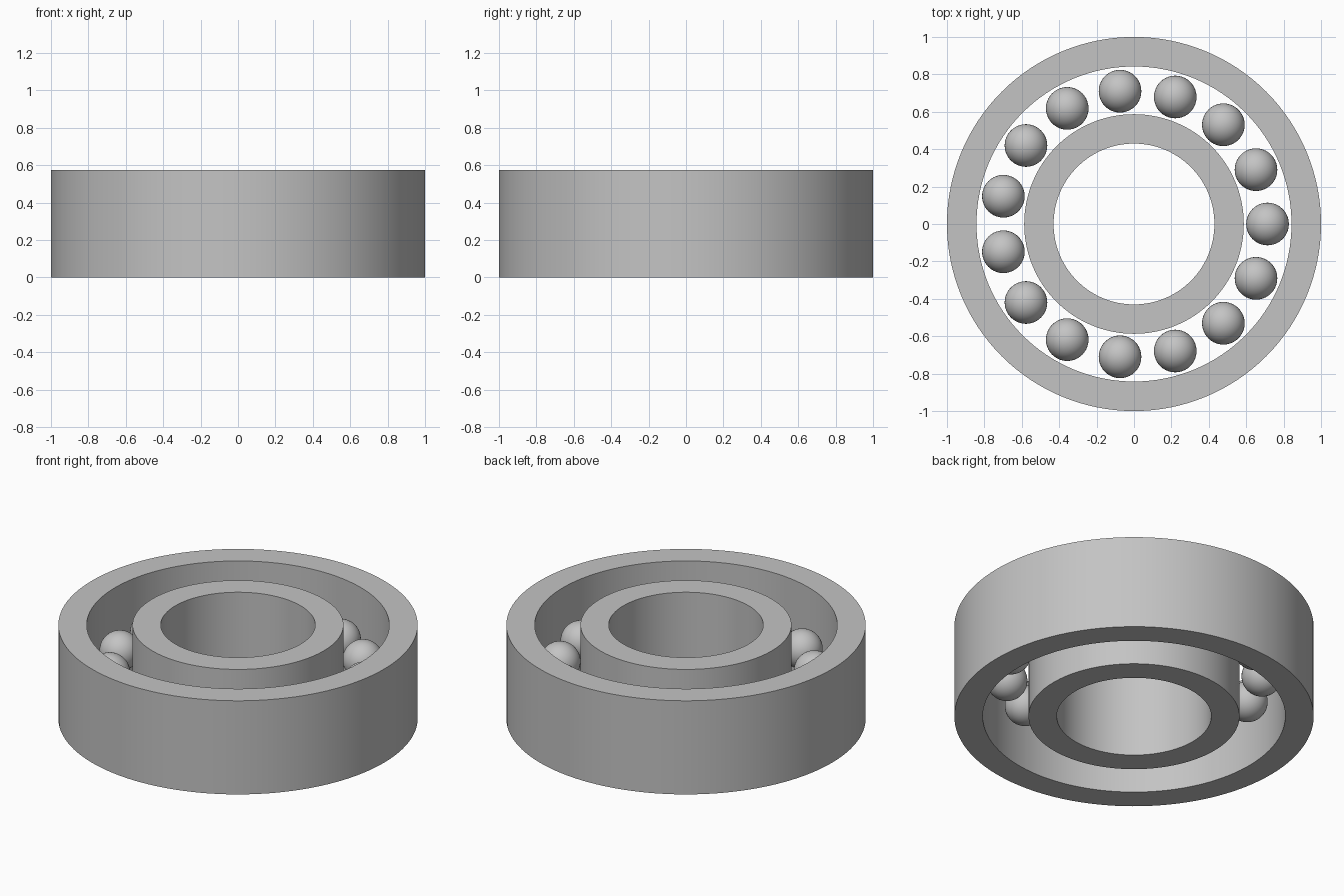
import bpy
import math

if "Cube" in bpy.data.objects:
    bpy.data.objects.remove(bpy.data.objects["Cube"], do_unlink=True)

HEIGHT = 0.575
BALLS = 15
TRACK_RADIUS = 0.714
BALL_RADIUS = 0.114

# One grey steel for every part
steel = bpy.data.materials.new("grey steel")
steel.use_nodes = True
colour = (0.55, 0.55, 0.55, 1)
steel.diffuse_color = colour
steel.node_tree.nodes["Principled BSDF"].inputs["Base Color"].default_value = colour


def ring(name, inner, outer, segments=128):
    """Square-edged ring made by sweeping a rectangular section round z."""
    section = [(inner, 0), (outer, 0), (outer, HEIGHT), (inner, HEIGHT)]
    n = len(section)
    verts, faces = [], []
    for i in range(segments):
        a = math.tau * i / segments
        verts += [(r * math.cos(a), r * math.sin(a), z) for r, z in section]
        here, ahead = i * n, (i + 1) % segments * n
        for j in range(n):
            k = (j + 1) % n
            faces.append((here + j, ahead + j, ahead + k, here + k))
    mesh = bpy.data.meshes.new(name)
    mesh.from_pydata(verts, [], faces)
    mesh.materials.append(steel)
    obj = bpy.data.objects.new(name, mesh)
    bpy.context.collection.objects.link(obj)
    bpy.ops.object.select_all(action="DESELECT")
    obj.select_set(True)
    bpy.context.view_layer.objects.active = obj
    bpy.ops.object.shade_smooth_by_angle(angle=math.radians(30))


# Races
ring("outer_race", 0.842, 1.0)
ring("inner_race", 0.43, 0.587)

# Balls evenly spaced in the gap, sharing one mesh
bpy.ops.mesh.primitive_uv_sphere_add(segments=40, ring_count=20, radius=BALL_RADIUS)
first = bpy.context.object
first.name = "ball_1"
first.data.materials.append(steel)
bpy.ops.object.shade_smooth()
for i in range(BALLS):
    ball = first
    if i:
        ball = first.copy()
        ball.name = f"ball_{i + 1}"
        bpy.context.collection.objects.link(ball)
    a = math.tau * i / BALLS
    ball.location = (TRACK_RADIUS * math.cos(a), TRACK_RADIUS * math.sin(a), HEIGHT / 2)
